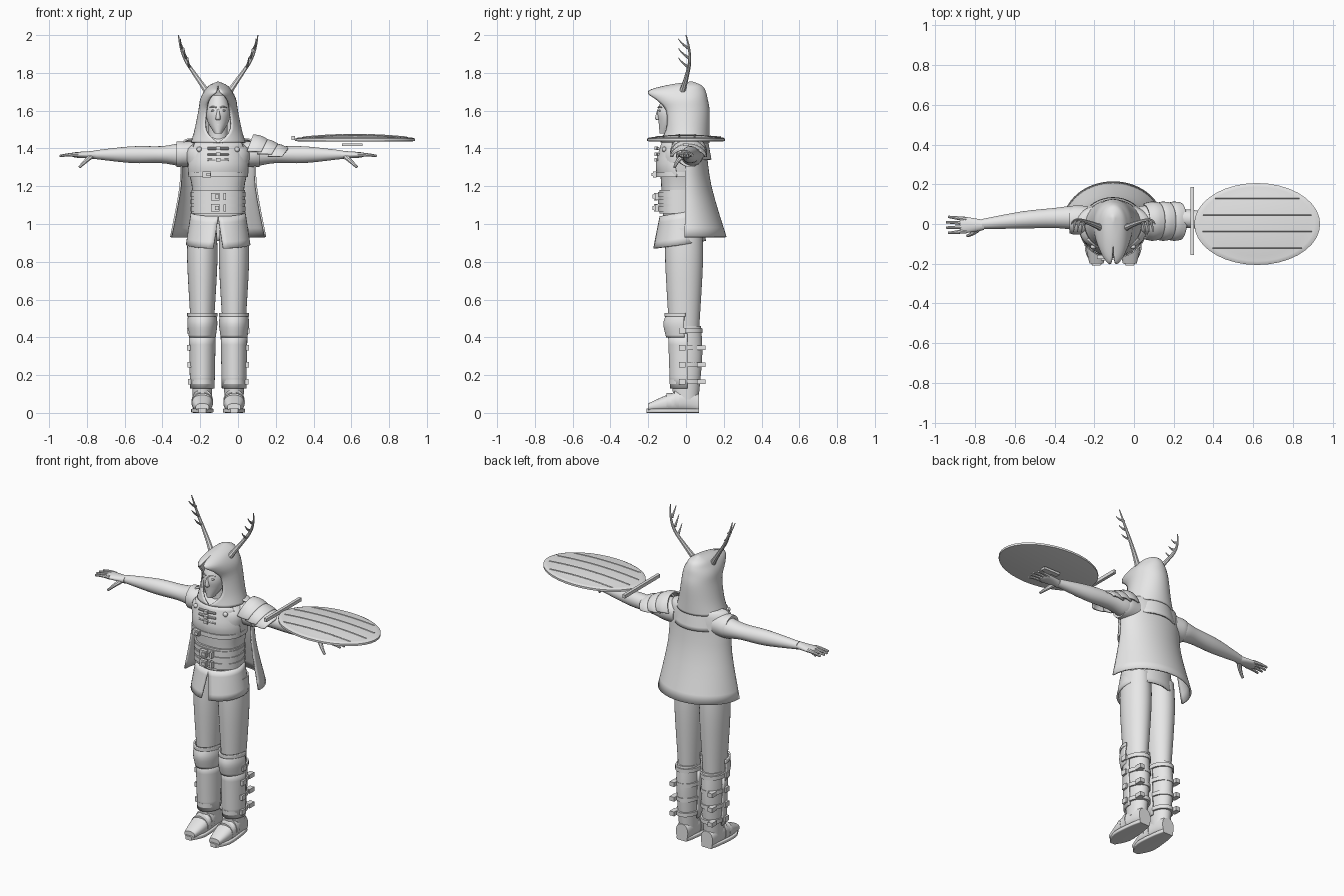
import bpy, bmesh
from math import sin, cos, hypot, sqrt, copysign, radians
from mathutils import Matrix, Vector

if "Cube" in bpy.data.objects:
    bpy.data.objects.remove(bpy.data.objects["Cube"])

CENTRE = -.105       # the figure's own centre line
LEG = .084           # sideways distance from that line to each leg
SHIELD = .62 - CENTRE
SIDES = 36

GREY = (.8, .8, .8, 1)
grey = bpy.data.materials.new("plain_grey")
grey.use_nodes = True
grey.diffuse_color = GREY
grey.node_tree.nodes["Principled BSDF"].inputs["Base Color"].default_value = GREY
parts = []


def finish(name, data, mirror=False, thickness=0):
    obj = bpy.data.objects.new(name, data)
    bpy.context.collection.objects.link(obj)
    obj.location.x = CENTRE
    data.materials.append(grey)
    if thickness:
        solid = obj.modifiers.new("thickness", 'SOLIDIFY')
        solid.thickness, solid.offset = thickness, 0
    if mirror:
        obj.modifiers.new("mirror", 'MIRROR').use_mirror_merge = False
    parts.append(obj)


def from_bmesh(name, bm, **options):
    bmesh.ops.remove_doubles(bm, verts=bm.verts, dist=.0001)
    bmesh.ops.recalc_face_normals(bm, faces=bm.faces)
    mesh = bpy.data.meshes.new(name)
    bm.to_mesh(mesh)
    bm.free()
    finish(name, mesh, **options)


def spline(stations, steps):
    """Smooth path through all stations."""
    last = len(stations) - 1
    path = []
    for i in range(last):
        before, here, there, after = (Vector(stations[min(max(i + k, 0), last)]) for k in (-1, 0, 1, 2))
        leave, arrive = (there - before) / 2, (after - here) / 2
        for j in range(steps):
            t = j / steps
            ease = t * t * (3 - 2 * t)
            path.append(here.lerp(there, ease) + leave * t * (1 - t) ** 2 - arrive * t * t * (1 - t))
    return path + [Vector(stations[last])]


def loft(name, along, wide, deep, u=0, v=0, ahead=None, arc=None, axis='z',
         flip=1, skew=0, power=2, steps=4, mirror=False):
    """Rounded sections along an axis; with an arc, an open wrap instead of a solid."""
    columns = [along, u, v, wide, deep, ahead or deep, arc or 180]
    columns = [c if isinstance(c, tuple) else (c,) * len(along) for c in columns]
    bm, rings = bmesh.new(), []
    for t, cu, cv, w, back, front, half in spline(list(zip(*columns)), steps):
        ring = []
        for k in range(SIDES + 1):
            angle = radians(min(half, 180)) * (2 * k / SIDES - 1)
            s, c = (copysign(abs(q) ** (2 / power), q) for q in (sin(angle), cos(angle)))
            p, q = cu + w * s, cv + flip * c * (back if c > 0 else front)
            r = t + skew * c
            ring.append(bm.verts.new({'x': (r, p, q), 'y': (p, r, q), 'z': (p, q, r)}[axis]))
        rings.append(ring)
    for a, b in zip(rings, rings[1:]):
        for k in range(SIDES):
            bm.faces.new((a[k], a[k + 1], b[k + 1], b[k]))
    if not arc:
        for end in (rings[0], rings[-1]):
            bm.faces.new(end[:-1])
            bmesh.ops.weld_verts(bm, targetmap={end[-1]: end[0]})
    from_bmesh(name, bm, mirror=mirror, thickness=.01 if arc else 0)


def stretched(centre, size):
    return Matrix.Translation(centre) @ Matrix.Diagonal((*size, 1))


def box(name, centre, size, **options):
    bm = bmesh.new()
    bmesh.ops.create_cube(bm, size=1, matrix=stretched(centre, size))
    from_bmesh(name, bm, **options)


def ball(name, centre, size, **options):
    bm = bmesh.new()
    bmesh.ops.create_uvsphere(bm, u_segments=16, v_segments=10, radius=1, matrix=stretched(centre, size))
    from_bmesh(name, bm, **options)


def rod(name, points, start, end, **options):
    """Curved rod tapering from a start radius to an end radius."""
    curve = bpy.data.curves.new(name, 'CURVE')
    curve.dimensions, curve.bevel_depth, curve.bevel_resolution = '3D', 1, 2
    curve.use_fill_caps = True
    line = curve.splines.new('NURBS')
    line.points.add(len(points) - 1)
    for i, (point, place) in enumerate(zip(line.points, points)):
        point.co = (*place, 1)
        point.radius = start + (end - start) * i / (len(points) - 1)
    line.use_endpoint_u, line.order_u, line.resolution_u = True, 3, 6
    finish(name, curve, **options)


def buckle(name, x, y, z, width, height):
    box(name + "_plate", (x, y, z), (width, .02, height))
    box(name + "_tongue", (x + width / 5, y - .012, z), (width / 2, .012, height / 2))


# Head and face
loft("head", along=(1.48, 1.54, 1.6, 1.68), wide=(.02, .055, .064, .045), deep=(.03, .065, .08, .06),
     v=(-.11, -.08, -.07, -.06))
loft("neck", along=(1.4, 1.54), wide=.05, deep=.05, v=-.03)
loft("nose", along=(1.55, 1.56, 1.61), wide=(.008, .014, .006), deep=(.01, .024, .01), v=-.14)
ball("eye", (.026, -.136, 1.6), (.013, .009, .006), mirror=True)
rod("brow", [(.01, -.147, 1.617), (.03, -.143, 1.625), (.046, -.128, 1.617)], .004, .002, mirror=True)
for name, z in (("upper_lip", 1.533), ("lower_lip", 1.525)):
    rod(name, [(x, -.15 + abs(x), z) for x in (-.02, 0, .02)], .004, .004)

# Hood and antlers
loft("hood", along=(1.43, 1.5, 1.6, 1.66, 1.7, 1.73, 1.75), wide=(.14, .12, .1, .09, .07, .045, 0),
     deep=(.12, .12, .12, .11, .1, .06, 0), ahead=(.13, .12, .13, .18, .2, .12, 0),
     v=(0, 0, 0, 0, 0, .02, .03), arc=(180, 148, 142, 150, 172, 180, 180))
rod("antler", [(.06, -.02, 1.7), (.1, 0, 1.76), (.2, .03, 1.9), (.21, 0, 2)], .017, .003, mirror=True)
for i in range(3):
    x, z = .15 + .02 * i, 1.83 + .05 * i
    rod("antler_tine", [(x, .014, z), (x + .01, -.02, z + .02), (x + .01, -.04, z + .05)],
        .008, .002, mirror=True)

# Torso, breastplate and cape
loft("torso", along=(1, 1.18, 1.3, 1.4, 1.47), wide=(.135, .137, .16, .16, .04),
     deep=(.1, .11, .115, .1, .04), v=-.02, power=2.5)
loft("breastplate", along=(1.25, 1.32, 1.43), wide=(.155, .16, .14), deep=(.12, .13, .1), v=-.025,
     arc=(80, 75, 60), flip=-1)
loft("cape", along=(1.45, 1.42, 1.2, .93), wide=(.13, .19, .2, .25), deep=(.09, .1, .13, .21), arc=92)
loft("cape_yoke", along=(1.45, 1.34), wide=(.12, .15), deep=(.1, .12), v=.01, arc=70)
for i in range(3):
    z = 1.34 + .03 * i
    rod("chest_clasp", [(x, abs(x) / 5 - .156, z) for x in (-.055, 0, .055)], .007, .007)
    box("clasp_knob", (0, -.158, z), (.025, .02, .018))
ball("chest_rivet", (.1, -.115, 1.395), (.014, .012, .014), mirror=True)

# Belts
loft("waist_wrap", along=(1.055, 1.18), wide=.142, deep=.114, v=-.027, power=2.4)
for z, grow in ((1.08, 0), (1.118, 0), (1.156, 0), (1.262, .012)):
    loft("belt_strap", along=(z - .013, z + .013), wide=.146 + grow, deep=.12 + grow, v=-.028, power=2.3)
for z in (1.085, 1.145):
    buckle("waist_buckle", -.015, -.16, z, width=.045, height=.04)
    box("strap_keeper", (.035, -.155, z), (.015, .02, .036))
buckle("chest_buckle", -.06, -.165, 1.262, width=.045, height=.034)

# Skirt, split at the front
loft("skirt", along=(1.06, .89), wide=(.14, .166), deep=(.11, .12), ahead=(.115, .15), v=-.02,
     arc=(180, 171), skew=.02)

# Legs, boots and leg armour
loft("trouser_leg", along=(.98, .8, .45), wide=(.075, .08, .06), deep=(.095, .1, .08), u=LEG, v=-.01,
     mirror=True)
loft("boot_shaft", along=(.46, .3, .07), wide=(.06, .06, .05), deep=(.08, .086, .066), u=LEG, mirror=True)
loft("greave", along=(.42, .13), wide=(.066, .06), deep=(.09, .08), ahead=.1, u=LEG, arc=95,
     flip=-1, mirror=True)
loft("knee_plate", along=(.52, .47, .4), wide=(.07, .075, .066), deep=(.1, .115, .1), u=LEG, arc=85,
     flip=-1, mirror=True)
loft("knee_rim", along=(.51, .53), wide=.075, deep=.11, u=LEG, arc=88, flip=-1, mirror=True)
for i in range(4):
    z, reach = .165 + .09 * i, .065 + .002 * i
    loft("leg_strap", along=(z - .012, z + .012), wide=reach, deep=.088, u=LEG, mirror=True)
    box("leg_buckle", (LEG + reach, -.02, z), (.022, .035, .03), mirror=True)
    if i < 3:
        box("strap_end", (LEG + .045, .08, z), (.03, .045, .026), mirror=True)
loft("boot_foot", along=(.07, 0, -.1, -.2), wide=(.04, .05, .055, .035), deep=(.05, .06, .045, .02),
     u=LEG, v=(.05, .065, .05, .03), axis='y', power=2.4, mirror=True)
loft("boot_sole", along=(.07, 0, -.13, -.21), wide=(.035, .05, .058, .02), deep=.012, u=LEG, v=.012,
     axis='y', power=6, mirror=True)
for y in (-.05, -.09):
    middle = .075 + y / 4
    loft("foot_strap", along=(y - .012, y + .012), wide=.057, deep=middle, u=LEG, v=middle,
         axis='y', mirror=True)

# Arms and hands
loft("arm", along=(.12, .2, .3, .46, .66), wide=(.06, .06, .05, .043, .025),
     deep=(.055, .06, .045, .044, .022), u=(.01, .03, .03, .02, 0), v=1.367, axis='x', mirror=True)
loft("hand", along=(.65, .7, .75, .77), wide=(.025, .034, .04, .03), deep=(.022, .018, .015, .01),
     u=-.005, v=1.366, axis='x', mirror=True)
loft("sleeve", along=(.13, .19, .22), wide=(.07, .074, .066), deep=.068, u=.02, v=1.37, axis='x', mirror=True)
for i in range(4):
    root, spread = .024 - .02 * i, .036 - .027 * i
    reach = .845 - .01 * abs(i - 1.5)
    rod("finger", [(.74, root, 1.367), (.78, (root + spread) / 2, 1.37), (reach, spread, 1.36)],
        .012, .006, mirror=True)
rod("thumb", [(.67, -.015, 1.36), (.7, -.05, 1.335), (.735, -.06, 1.3)], .015, .007, mirror=True)

# Layered shoulder guard on the left side only
for i in range(3):
    inner, rise = .15 + .055 * i, .095 - .012 * i
    loft("shoulder_guard", along=(inner, inner + .04, inner + .075), wide=(.085, .094, .09),
         deep=(rise, rise - .007, rise - .025), u=.014, v=1.375 - .012 * i, arc=85, axis='x', skew=.035)


# Oval shield with plank seams, hand grip and loose bar
def dome(radius):
    return 1.456 + .018 * (1 - radius * radius)


inside = [.93, .8, .6, .4, .2, .03]
radii = (.3, .317, .317, .3, *(.31 * r for r in inside))
loft("shield", along=(1.437, 1.44, 1.452, 1.458, *map(dome, inside)), wide=radii,
     deep=tuple(r * .65 for r in radii), u=SHIELD, steps=1)
for i in range(4):
    y = .13 - .083 * i
    half = .28 * sqrt(1 - (y / .2) ** 2)
    places = [half * k / 4 for k in range(-4, 5)]
    rod("plank_seam", [(SHIELD + x, y, dome(hypot(x / .31, y / .2))) for x in places], .004, .004)
box("shield_grip", (.605 - CENTRE, 0, 1.419), (.11, .03, .014))
box("shield_bar", (.293 - CENTRE, .015, 1.455), (.018, .34, .02))

# Turn curves into meshes, then shade smooth with crisp edges
bpy.ops.object.select_all(action='DESELECT')
curves = [part for part in parts if part.type == 'CURVE']
for part in curves:
    part.select_set(True)
bpy.context.view_layer.objects.active = curves[0]
bpy.ops.object.convert(target='MESH')
for part in parts:
    part.select_set(True)
bpy.ops.object.shade_smooth_by_angle(angle=radians(40))
